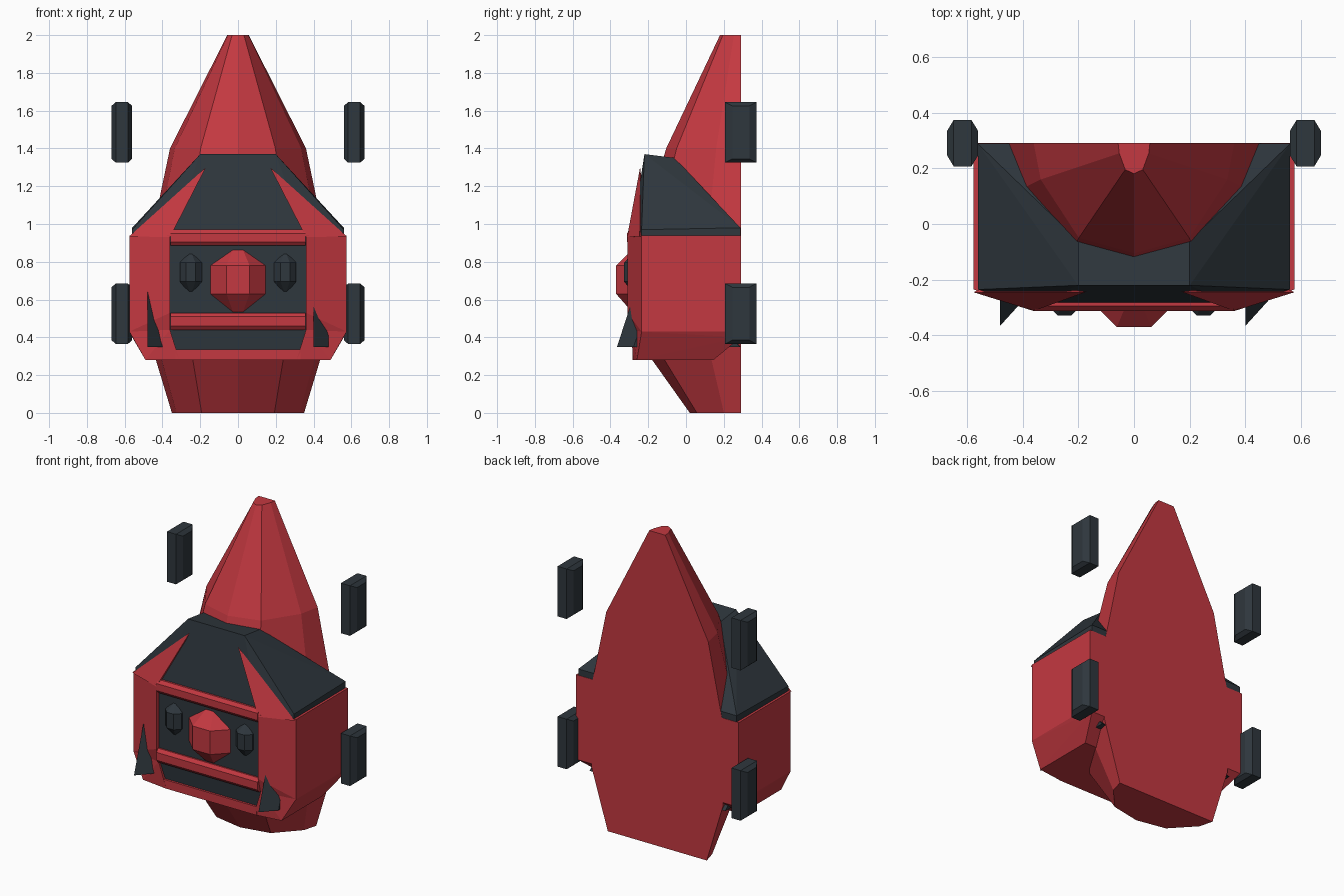
import bpy
import bmesh
import math

if "Cube" in bpy.data.objects:
    bpy.data.objects.remove(bpy.data.objects["Cube"], do_unlink=True)


def make_material(name, rgb):
    mat = bpy.data.materials.new(name)
    mat.use_nodes = True
    colour = (*rgb, 1)
    mat.diffuse_color = colour
    mat.node_tree.nodes["Principled BSDF"].inputs["Base Color"].default_value = colour
    return mat


RED = make_material("body red", (0.55, 0.04, 0.052))
DARK = make_material("dark slate", (0.028, 0.038, 0.047))


def finish(name, bm, mat):
    bmesh.ops.recalc_face_normals(bm, faces=bm.faces)
    mesh = bpy.data.meshes.new(name)
    bm.to_mesh(mesh)
    bm.free()
    mesh.materials.append(mat)
    obj = bpy.data.objects.new(name, mesh)
    bpy.context.collection.objects.link(obj)
    return obj


def solid(name, points, mat):
    """Convex flat-faced solid around the given points."""
    bm = bmesh.new()
    for p in points:
        bm.verts.new(p)
    res = bmesh.ops.convex_hull(bm, input=bm.verts)
    loose = {g for g in res["geom_interior"] + res["geom_unused"]
             if isinstance(g, bmesh.types.BMVert)}
    bmesh.ops.delete(bm, geom=list(loose), context="VERTS")
    bmesh.ops.dissolve_limit(bm, angle_limit=0.01, verts=bm.verts, edges=bm.edges)
    return finish(name, bm, mat)


def both(points):
    """Points together with their mirror images in x."""
    return [(s * x, y, z) for x, y, z in points for s in (-1, 1)]


def pair(name, points, mat):
    for side, s in (("left", 1), ("right", -1)):
        solid(f"{side}_{name}", [(s * x, y, z) for x, y, z in points], mat)


def loft(name, rings, mat):
    """Skin a stack of equal rings and cap both ends."""
    bm = bmesh.new()
    rows = [[bm.verts.new(p) for p in ring] for ring in rings]
    n = len(rows[0])
    for low, high in zip(rows, rows[1:]):
        for i in range(n):
            j = (i + 1) % n
            bm.faces.new((low[i], low[j], high[j], high[i]))
    bm.faces.new(rows[0])
    bm.faces.new(rows[-1])
    return finish(name, bm, mat)


# Tall faceted shell with a flat back
BACK = 0.29


def shell_ring(z, width, front):
    depth = BACK - front
    half = [(1, 0), (0.93, 0.33), (0.55, 0.86)]
    shape = half + [(0, 1)] + [(-u, v) for u, v in reversed(half)]
    return [(u * width, BACK - v * depth, z) for u, v in shape]


sections = [(0, 0.35, 0.02), (0.38, 0.465, -0.25), (0.9, 0.465, -0.25),
            (1.4, 0.36, -0.105), (2, 0.057, 0.18)]
loft("shell", [shell_ring(*s) for s in sections], RED)

# Dark sloping cap with the front screen
solid("cap", both([
    (0.36, -0.29, 0.92), (0.56, -0.235, 0.94), (0.56, 0.288, 0.94),
    (0.56, 0.288, 0.98), (0.56, -0.235, 0.97),
    (0.2, -0.22, 1.37), (0.2, -0.06, 1.35)]), DARK)

# Red side blocks, narrowing towards the bottom
waist = [(0.36, -0.287, 0.44), (0.575, -0.235, 0.43), (0.575, BACK, 0.43), (0.36, BACK, 0.43)]
pair("side_block", waist + [
    (0.36, -0.31, 0.94), (0.36, -0.31, 0.53), (0.575, -0.235, 0.94),
    (0.575, BACK, 0.94), (0.36, BACK, 0.94)], RED)
pair("lower_block", waist + [
    (0.31, -0.283, 0.28), (0.49, -0.26, 0.28), (0.49, 0.145, 0.28), (0.31, 0.145, 0.28),
    (0.56, BACK, 0.4), (0.36, BACK, 0.4)], RED)

# Red pillars rising beside the screen
pair("pillar", [
    (0.36, -0.312, 0.93), (0.575, -0.245, 0.935), (0.17, -0.243, 1.3),
    (0.36, -0.22, 0.93), (0.5, -0.2, 0.935)], RED)

# Recessed front panel with red crossbars
solid("front_panel", both([
    (0.37, -0.285, 0.95), (0.37, -0.285, 0.53), (0.37, -0.275, 0.44), (0.32, -0.268, 0.32),
    (0.37, 0.1, 0.95), (0.32, 0.1, 0.32)]), DARK)


def crossbar(name, low, high):
    solid(name, both([
        (0.358, -0.265, low), (0.358, -0.265, high),
        (0.358, -0.295, low), (0.358, -0.295, high),
        (0.358, -0.312, low + 0.02), (0.358, -0.312, high - 0.02)]), RED)


crossbar("upper_crossbar", 0.885, 0.97)
crossbar("lower_crossbar", 0.44, 0.53)
solid("floor_plate", both([
    (0.33, y, z) for y in (-0.283, 0.145) for z in (0.28, 0.335)]), RED)


# Faceted nose and eyes
def gem(name, x, y, profile, mat):
    rings = []
    for z, r in profile:
        angles = [math.radians(22.5 + 45 * k) for k in range(8)]
        rings.append([(x + r * math.cos(a), y + r * math.sin(a), z) for a in angles])
    loft(name, rings, mat)


gem("nose", 0, -0.222, [(0.52, 0.055), (0.63, 0.16), (0.78, 0.16), (0.88, 0.05)], RED)
for side, s in (("left", 1), ("right", -1)):
    gem(f"{side}_eye", s * 0.25, -0.27,
        [(0.635, 0.01), (0.695, 0.063), (0.795, 0.063), (0.848, 0.01)], DARK)

# Pointed lower fins, both facing the same way
for side, x in (("left", 0.4), ("right", -0.48)):
    base = [(x, -0.365, 0.35), (x + 0.08, -0.277, 0.35),
            (x + 0.08, 0.288, 0.35), (x, 0.288, 0.35)]
    solid(f"{side}_fin", base + [(x, -0.2, 0.86), (x + 0.08, -0.15, 0.74)], DARK)

# Four chamfered feet blocks at the back
for level, zc in (("upper", 1.485), ("lower", 0.525)):
    shape = [(0.615 + sx * dx, 0.29 + sy * dy, zc + sz * dz)
             for dx, dy, dz in ((0.032, 0.083, 0.16), (0.055, 0.045, 0.14))
             for sx in (-1, 1) for sy in (-1, 1) for sz in (-1, 1)]
    pair(f"{level}_foot", shape, DARK)
